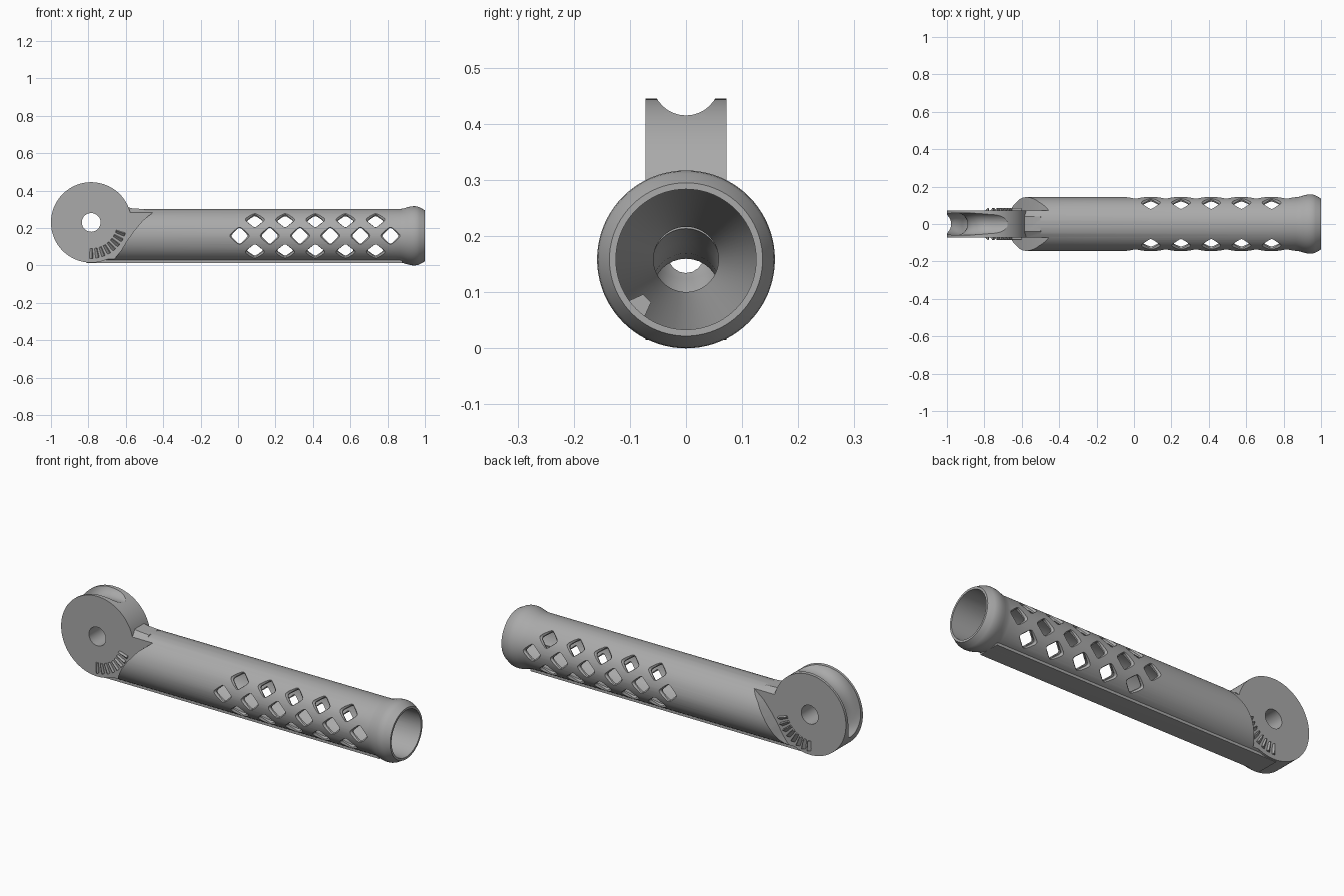
import bpy, bmesh
from math import sin, cos, pi, radians, hypot
from mathutils import Vector, Matrix

if "Cube" in bpy.data.objects:
    bpy.data.objects.remove(bpy.data.objects["Cube"])

grey = bpy.data.materials.new("mid_grey")
grey.use_nodes = True
grey.diffuse_color = (0.4, 0.4, 0.4, 1)
grey.node_tree.nodes["Principled BSDF"].inputs["Base Color"].default_value = (0.4, 0.4, 0.4, 1)

AXIS_Z = 0.1585
PIVOT = Vector((-0.785, 0, 0.23))
HALF = 0.072


def make(name, bm):
    bmesh.ops.recalc_face_normals(bm, faces=bm.faces)
    mesh = bpy.data.meshes.new(name)
    bm.to_mesh(mesh)
    bm.free()
    mesh.materials.append(grey)
    ob = bpy.data.objects.new(name, mesh)
    bpy.context.collection.objects.link(ob)
    return ob


def loft(bm, rings):
    """Skin a row of point rings and cap both ends."""
    rows = [[bm.verts.new(p) for p in ring] for ring in rings]
    for a, b in zip(rows, rows[1:]):
        for i in range(len(a)):
            j = (i + 1) % len(a)
            bm.faces.new((a[i], a[j], b[j], b[i]))
    bm.faces.new(rows[0])
    bm.faces.new(rows[-1])


def lofted(name, rings):
    bm = bmesh.new()
    loft(bm, rings)
    return make(name, bm)


def lathe(name, profile, n=80):
    return lofted(name, [[(x, r * cos(2 * pi * i / n), AXIS_Z + r * sin(2 * pi * i / n))
                          for i in range(n)] for x, r in profile])


def prism(name, outline, y0, y1):
    return lofted(name, [[(x, y, z) for x, z in outline] for y in (y0, y1)])


def circle(r, n):
    return [(PIVOT.x + r * cos(2 * pi * i / n), PIVOT.z + r * sin(2 * pi * i / n)) for i in range(n)]


def combine(target, tool, operation):
    mod = target.modifiers.new("bool", "BOOLEAN")
    mod.operation, mod.solver, mod.object = operation, "EXACT", tool
    bpy.context.view_layer.objects.active = target
    bpy.ops.object.modifier_apply(modifier=mod.name)
    bpy.data.objects.remove(tool)


# Tube with a flared collar at the open end
handle = lathe("handle", [(-0.785, 0.1435), (0.865, 0.1435), (0.885, 0.146), (0.905, 0.152),
                          (0.925, 0.157), (0.942, 0.1585), (0.958, 0.157), (0.97, 0.153), (1, 0.1365)])

# Side clearance that leaves a flat tongue around the pivot
clearance = [(-0.72, -0.1), (-0.70, 0), (-0.66, 0.035), (-0.625, 0.08), (-0.595, 0.13),
             (-0.56, 0.18), (-0.51, 0.24), (-0.455, 0.283), (-0.43, 0.32), (-0.43, 0.6),
             (-1.1, 0.6), (-1.1, -0.1)]
for s in (-1, 1):
    combine(handle, prism("side_cutter", clearance, s * HALF, s * 0.3), "DIFFERENCE")

# Pivot disc, flat underside strip, and chamfered neck
combine(handle, prism("disc", circle(0.215, 96), -HALF, HALF), "UNION")
combine(handle, prism("flat_base", [(-0.81, 0.0135), (0.88, 0.0135), (0.88, 0.035), (-0.81, 0.035)],
                      -0.06, 0.06), "UNION")
neck_mid = [(-0.74, 0.2), (-0.70, 0.40), (-0.66, 0.403), (-0.65, 0.37), (-0.632, 0.338),
            (-0.605, 0.316), (-0.57, 0.306), (-0.5, 0.301), (-0.46, 0.2)]
neck_side = [(-0.74, 0.2), (-0.72, 0.39), (-0.675, 0.392), (-0.668, 0.36), (-0.65, 0.325),
             (-0.62, 0.295), (-0.58, 0.284), (-0.5, 0.28), (-0.48, 0.2)]
combine(handle, lofted("neck", [[(x, y, z) for x, z in outline] for outline, y in (
    (neck_side, -HALF + 0.001), (neck_mid, -0.04), (neck_mid, 0.04), (neck_side, HALF - 0.001))]), "UNION")

# Stepped and tapered bore
combine(handle, lathe("bore", [(-0.56, 0.058), (-0.42, 0.058), (-0.1, 0.125), (1.05, 0.125)]), "DIFFERENCE")

# Cord channel: leaves the bore, wraps the pivot and exits over the top
path = [(-0.5, 0.16, 0), (-0.57, 0.152, 0), (-0.63, 0.132, 0), (-0.69, 0.111, 0)]
cx, cz, radius, steps = -0.7625, 0.2875, 0.1875, 32
for i in range(steps + 1):
    a = -pi / 2 - pi * i / steps
    path.append((cx + radius * cos(a), cz + radius * sin(a), min(1, max(0, (i - 8) / 6))))
path.append((-0.55, cz + radius, 1))
rings = []
for i, (x, z, widen) in enumerate(path):
    before, after = path[max(i - 1, 0)], path[min(i + 1, len(path) - 1)]
    dx, dz = after[0] - before[0], after[1] - before[1]
    nx, nz = -dz / hypot(dx, dz), dx / hypot(dx, dz)
    ring = []
    for k in range(32):
        a = 2 * pi * k / 32
        out = 0.06 * cos(a) * (1 + widen if cos(a) > 0 else 1)
        ring.append((x + nx * out, 0.06 * sin(a), z + nz * out))
    rings.append(ring)
combine(handle, lofted("channel", rings), "DIFFERENCE")

# Pivot pin hole
combine(handle, prism("pin_hole", circle(0.05, 48), -0.2, 0.2), "DIFFERENCE")


def diamond(size, blunt=0.2):
    """Diamond outline with softened corners."""
    tips = [Vector((size, 0)), Vector((0, size)), Vector((-size, 0)), Vector((0, -size))]
    points = []
    for i, tip in enumerate(tips):
        a, b = tip.lerp(tips[i - 1], blunt), tip.lerp(tips[(i + 1) % 4], blunt)
        for t in (0, 0.25, 0.5, 0.75, 1):
            points.append(a.lerp(tip, t).lerp(tip.lerp(b, t), t))
    return points


# Staggered diamond vents with flared outer edges
bm = bmesh.new()
for side in (0, 180):
    for angle, start, count in ((-37, 0.09, 5), (0, 0.008, 6), (37, 0.09, 5)):
        spin = Matrix.Rotation(radians(angle + side), 4, "X")
        for k in range(count):
            centre = start + 0.1615 * k
            loft(bm, [[spin @ Vector((centre + p.x, r, p.y)) + Vector((0, 0, AXIS_Z))
                       for p in diamond(size)]
                      for r, size in ((0.09, 0.047), (0.132, 0.047), (0.141, 0.056), (0.16, 0.06))])
combine(handle, make("vent_cutter", bm), "DIFFERENCE")

# Ratchet teeth on both faces of the disc
bm = bmesh.new()
for s in (-1, 1):
    for k in range(8):
        mid = radians(-91 + 10 * k)
        ends = []
        for r in (0.14, 0.192):
            section = ((-0.05, HALF - 0.004), (0.07, HALF - 0.004), (0.07, 0.08), (0.045, 0.086))
            ends.append([(PIVOT.x + r * cos(mid + a), s * y, PIVOT.z + r * sin(mid + a)) for a, y in section])
        loft(bm, ends)
make("ratchet_teeth", bm)

# Locking peg inside the open end
bm = bmesh.new()
spin = Matrix.Rotation(radians(225), 4, "X")
loft(bm, [[spin @ Vector((0.9 + x * w, r, z * w)) + Vector((0, 0, AXIS_Z))
           for x, z in ((-1, -1), (1, -1), (1, 1), (-1, 1))] for r, w in ((0.098, 0.01), (0.13, 0.022))])
make("locking_peg", bm)

# Smooth the round surfaces, keep the edges crisp
bpy.context.view_layer.update()
bpy.ops.object.select_all(action="DESELECT")
handle.select_set(True)
bpy.context.view_layer.objects.active = handle
bpy.ops.object.shade_smooth_by_angle(angle=radians(25))
